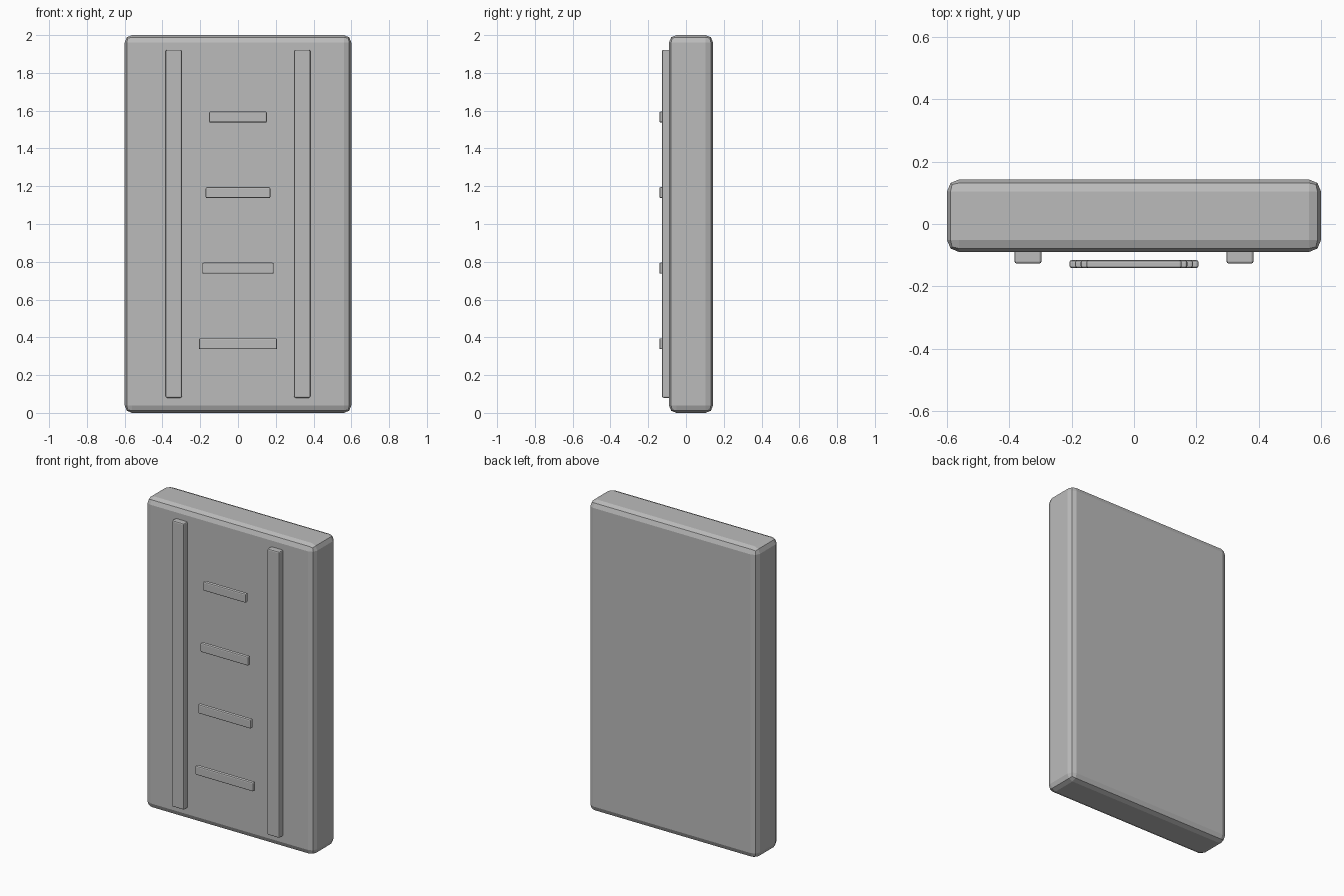
import bpy, bmesh

if "Cube" in bpy.data.objects:
    bpy.data.objects.remove(bpy.data.objects["Cube"])

# One plain grey for the whole model
grey = bpy.data.materials.new("plain grey")
grey.diffuse_color = (0.5, 0.5, 0.5, 1.0)
grey.use_nodes = True
grey.node_tree.nodes["Principled BSDF"].inputs["Base Color"].default_value = grey.diffuse_color


def bevelled_box(name, x, y, z, radius, segments):
    """Box from (min, max) ranges on each axis, with bevelled edges."""
    bm = bmesh.new()
    bmesh.ops.create_cube(bm, size=1.0)
    for v in bm.verts:
        v.co = [r[0] + (c + 0.5) * (r[1] - r[0]) for c, r in zip(v.co, (x, y, z))]
    bmesh.ops.bevel(bm, geom=bm.edges[:], offset=radius, segments=segments,
                    profile=0.5, affect='EDGES')
    mesh = bpy.data.meshes.new(name)
    bm.to_mesh(mesh)
    bm.free()
    mesh.materials.append(grey)
    obj = bpy.data.objects.new(name, mesh)
    bpy.context.collection.objects.link(obj)
    return obj


# Main slab
bevelled_box("slab", (-0.6, 0.6), (-0.09, 0.143), (0, 2), 0.039, 2)

# Two upright rails on the front
for side, sx in (("left", -0.34), ("right", 0.34)):
    bevelled_box(side + "_rail", (sx - 0.043, sx + 0.043), (-0.127, -0.07),
                 (0.08, 1.922), 0.007, 2)

# Four crossbars in front of the slab, narrowing upwards
for i in range(4):
    half, zc = 0.207 - 0.018 * i, 0.366 + 0.4 * i
    bevelled_box("crossbar_%d" % (i + 1), (-half, half), (-0.141, -0.116),
                 (zc - 0.029, zc + 0.029), 0.007, 2)
